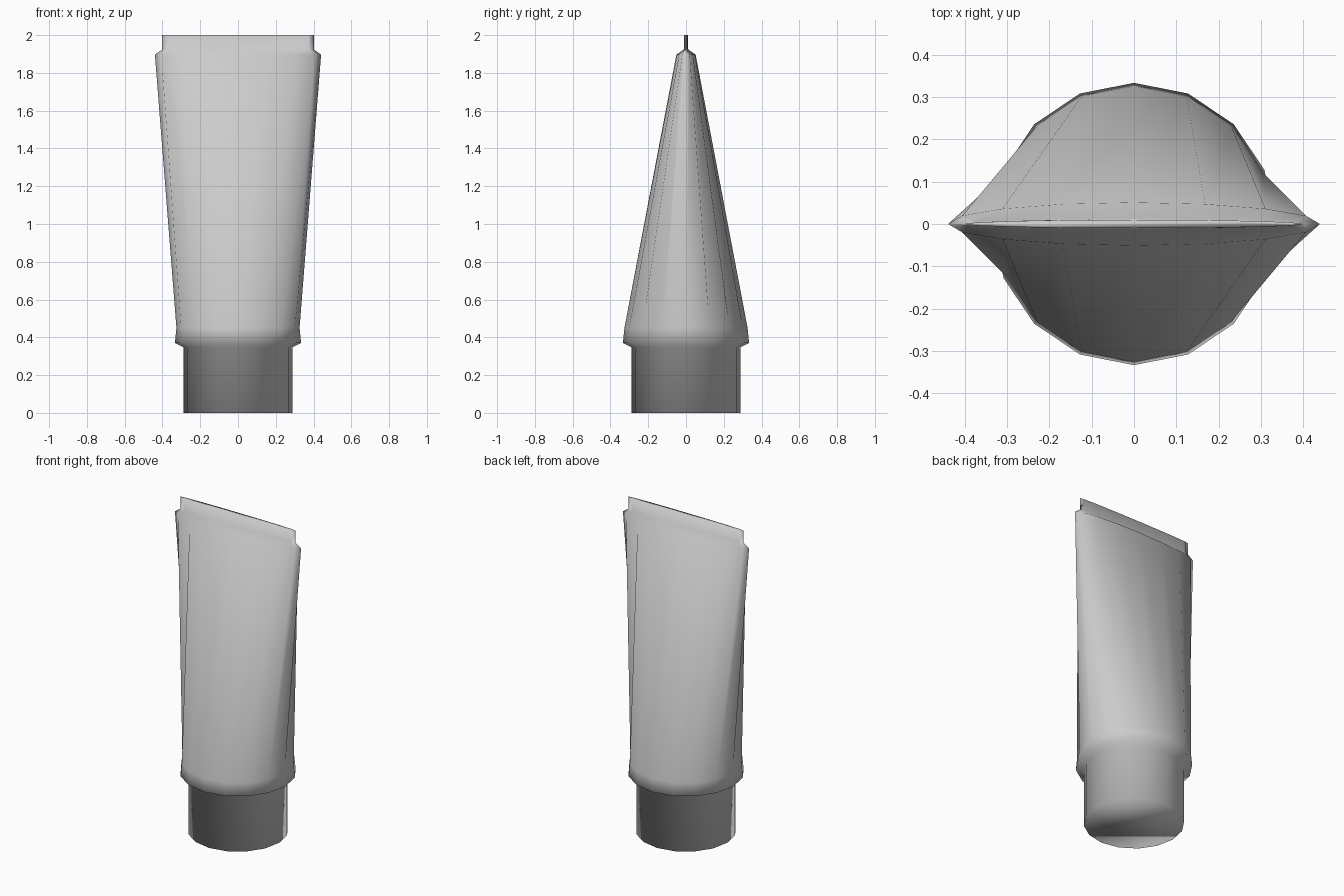
import bpy, bmesh
from math import cos, sin, tau

if "Cube" in bpy.data.objects:
    bpy.data.objects.remove(bpy.data.objects["Cube"])

SIDES = 16
# Elliptical sections from cap to crimped end: half width, half depth, height
SECTIONS = [
    (0.288, 0.288, 0.0),     # cap base
    (0.288, 0.288, 0.347),   # cap top
    (0.334, 0.334, 0.37),    # shoulder lip
    (0.326, 0.326, 0.45),    # start of body
    (0.44, 0.051, 1.897),    # flattened end of body
    (0.402, 0.012, 1.923),   # crimp base
    (0.402, 0.010, 2.0),     # crimp edge
]


def loft(name, sections):
    bm = bmesh.new()
    rings = [[bm.verts.new((w * cos(tau * i / SIDES), d * sin(tau * i / SIDES), z))
              for i in range(SIDES)] for w, d, z in sections]
    for low, high in zip(rings, rings[1:]):
        for i in range(SIDES):
            j = (i + 1) % SIDES
            bm.faces.new((low[i], low[j], high[j], high[i]))
    bm.faces.new(rings[0][::-1])
    bm.faces.new(rings[-1])
    for face in bm.faces:
        face.smooth = True
    mesh = bpy.data.meshes.new(name)
    bm.to_mesh(mesh)
    bm.free()
    obj = bpy.data.objects.new(name, mesh)
    bpy.context.collection.objects.link(obj)
    return obj


# Squeeze tube standing on its cap, one continuous smooth skin
loft("squeeze_tube", SECTIONS)
